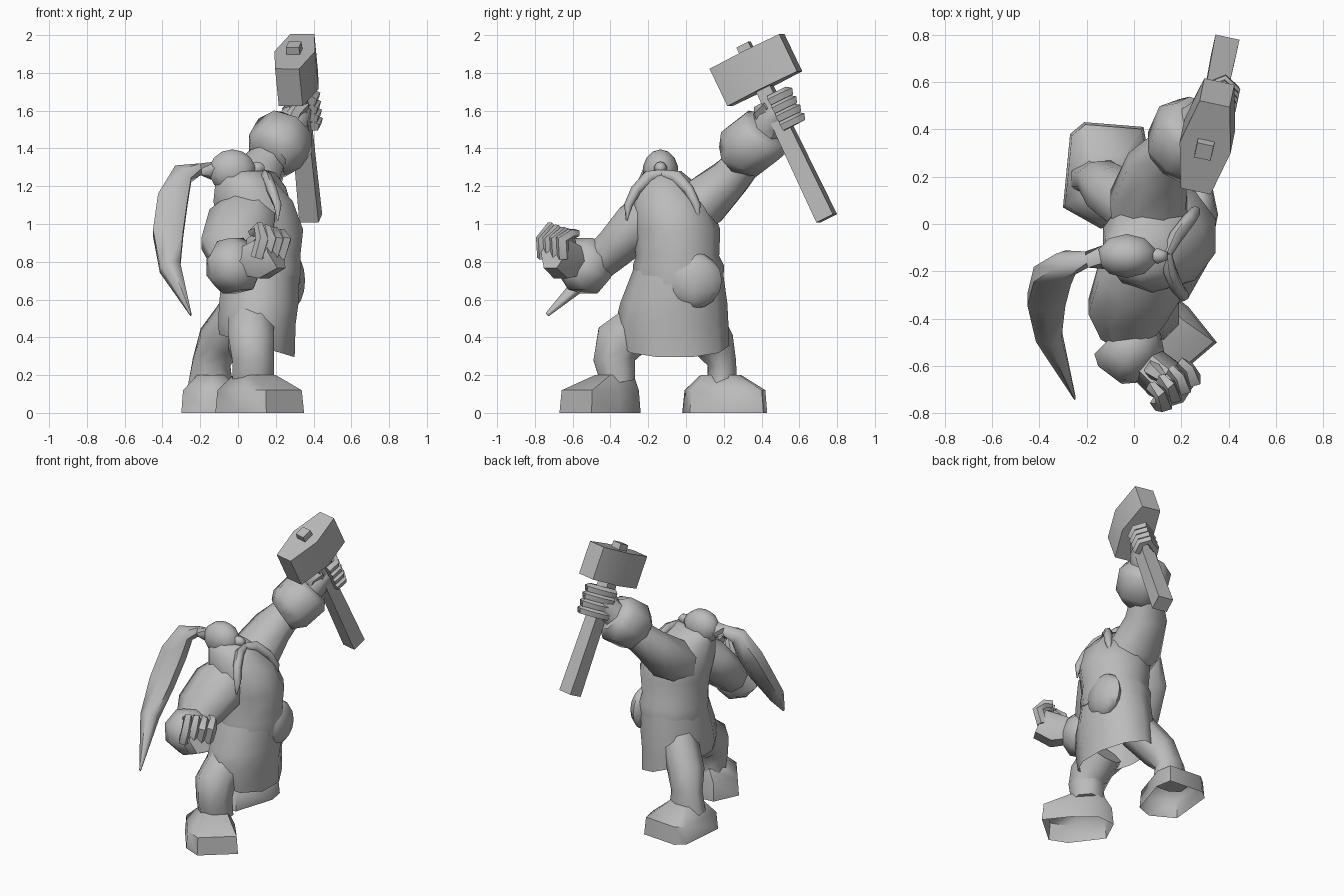
import bpy, bmesh, math
from mathutils import Vector

clay = bpy.data.materials.new("plain_grey")
clay.diffuse_color = (0.5, 0.5, 0.5, 1)


def finish(name, bm, angle=60):
    bmesh.ops.recalc_face_normals(bm, faces=bm.faces)
    me = bpy.data.meshes.new(name)
    bm.to_mesh(me)
    bm.free()
    me.materials.append(clay)
    ob = bpy.data.objects.new(name, me)
    bpy.context.collection.objects.link(ob)
    bpy.ops.object.select_all(action='DESELECT')
    ob.select_set(True)
    bpy.context.view_layer.objects.active = ob
    bpy.ops.object.shade_smooth_by_angle(angle=math.radians(angle))
    return ob


def loft(name, loops, angle=60, open_start=False):
    """Skin a list of point loops."""
    bm = bmesh.new()
    rings = [[bm.verts.new(p) for p in loop] for loop in loops]
    n = len(rings[0])
    for a, b in zip(rings, rings[1:]):
        for k in range(n):
            j = (k + 1) % n
            bm.faces.new((a[k], a[j], b[j], b[k]))
    if not open_start:
        bm.faces.new(rings[0][::-1])
    bm.faces.new(rings[-1])
    return finish(name, bm, angle)


def tube(name, stations, n=8, ref=(1, 0, 0), axis=None, angle=60, hem=0):
    """Loft through (x, y, z, half size along ref, half size across)."""
    pts = [Vector(s[:3]) for s in stations]
    loops = []
    for i, s in enumerate(stations):
        t = Vector(axis) if axis else pts[min(i + 1, len(pts) - 1)] - pts[max(i - 1, 0)]
        t.normalize()
        u = Vector(ref)
        u = (u - t * u.dot(t)).normalized()
        v = t.cross(u)
        r = 1 / math.cos(math.pi / n)
        loop = []
        for k in range(n):
            a = 2 * math.pi * (k + 0.5) / n
            co = pts[i] + u * (s[3] * r * math.cos(a)) + v * (s[4] * r * math.sin(a))
            if hem and i == 0:
                co.z -= hem * (co.x - pts[0].x)
            loop.append(co)
        loops.append(loop)
    return loft(name, loops, angle, open_start=bool(hem))


def boot(name, foot, ankle):
    """Flared boot, open underneath, from a footprint and an ankle centre."""
    c = Vector((sum(p[0] for p in foot), sum(p[1] for p in foot))) / len(foot)
    loops = []
    for z, s, mid in ((0, 1, c), (0.12, 0.95, c), (0.20, 0.48, Vector(ankle))):
        loops.append([(mid.x + (p[0] - c.x) * s, mid.y + (p[1] - c.y) * s, z) for p in foot])
    return loft(name, loops, 50, open_start=True)


def ball(name, c, r, seg=10, rings=7):
    bm = bmesh.new()
    bmesh.ops.create_uvsphere(bm, u_segments=seg, v_segments=rings, radius=1)
    for v in bm.verts:
        v.co = Vector([c[i] + v.co[i] * r[i] for i in range(3)])
    return finish(name, bm)


Z = (0, 0, 1)
# Tunic skirt with a hem that dips at the front, and the torso with the beard mass
tube("skirt", [(0.10, -0.06, 0.355, 0.20, 0.275), (0.10, -0.075, 0.47, 0.205, 0.285),
               (0.11, -0.065, 0.58, 0.21, 0.27), (0.12, -0.04, 0.78, 0.20, 0.22)],
     10, axis=Z, hem=0.3)
tube("torso", [(0.12, -0.04, 0.68, 0.205, 0.225), (0.12, -0.04, 0.78, 0.215, 0.23),
               (0.12, -0.045, 0.83, 0.21, 0.21),
               (0.12, -0.05, 0.97, 0.225, 0.22), (0.08, -0.08, 1.12, 0.21, 0.20),
               (0.04, -0.11, 1.22, 0.16, 0.15), (0.02, -0.12, 1.28, 0.12, 0.09)], 10, axis=Z)
# Round belt plate
ball("belt_plate", (0.28, 0.04, 0.70), (0.075, 0.15, 0.15), 8, 8)

# Head, nose, drooping moustache
ball("head", (-0.03, -0.135, 1.28), (0.13, 0.095, 0.115))
ball("nose", (0.10, -0.135, 1.295), (0.05, 0.035, 0.035), 6, 5)
for side, name, dx in ((-1, "moustache_near", 0), (1, "moustache_far", 0.05)):
    c = -0.125
    tube(name, [(0.14, c, 1.265, 0.02, 0.02), (0.15 + dx * 0.5, c + side * 0.07, 1.25, 0.025, 0.03),
                (0.18 + dx, c + side * 0.14, 1.18, 0.025, 0.025),
                (0.21 + dx, c + side * 0.18, 1.10, 0.02, 0.02),
                (0.21 + dx, c + side * 0.19, 1.02, 0.004, 0.004)], 6)

# Long swept ponytail
tube("ponytail", [(-0.12, -0.14, 1.28, 0.05, 0.04), (-0.20, -0.15, 1.29, 0.03, 0.03),
                  (-0.29, -0.17, 1.265, 0.055, 0.055), (-0.345, -0.22, 1.13, 0.08, 0.06),
                  (-0.37, -0.32, 0.95, 0.08, 0.055), (-0.36, -0.47, 0.77, 0.055, 0.05),
                  (-0.25, -0.735, 0.52, 0.004, 0.01)], 6)

# Legs and flared boots
tube("front_leg", [(0.07, -0.22, 0.48, 0.12, 0.12), (0.07, -0.36, 0.37, 0.12, 0.13),
                   (0.08, -0.38, 0.28, 0.11, 0.11), (0.08, -0.36, 0.16, 0.11, 0.09)])
boot("front_boot", [(0.23, -0.35), (0.35, -0.50), (0.15, -0.67), (0.03, -0.62),
                    (-0.12, -0.42), (-0.04, -0.25), (0.09, -0.24)], (0.08, -0.37))
tube("back_leg", [(0.02, 0.05, 0.54, 0.11, 0.12), (-0.10, 0.14, 0.38, 0.11, 0.11),
                  (-0.14, 0.19, 0.27, 0.10, 0.075), (-0.145, 0.19, 0.14, 0.12, 0.08)])
boot("back_boot", [(-0.30, 0.07), (-0.27, 0.38), (-0.21, 0.43), (0.04, 0.41), (0.06, 0.30),
                   (-0.03, 0.02), (-0.14, -0.02)], (-0.13, 0.195))

# Lowered arm with thick cuff and curled hand
tube("lower_arm", [(0.08, -0.12, 1.10, 0.13, 0.11), (0.02, -0.25, 1.00, 0.18, 0.13),
                   (-0.03, -0.37, 0.88, 0.165, 0.11), (-0.03, -0.46, 0.80, 0.11, 0.10)])
tube("lower_cuff", [(-0.09, -0.47, 0.77, 0.10, 0.11), (-0.06, -0.50, 0.77, 0.14, 0.135),
                    (0.02, -0.56, 0.79, 0.14, 0.135), (0.07, -0.60, 0.81, 0.08, 0.08)], ref=Z)
tube("lower_palm", [(0.03, -0.57, 0.80, 0.07, 0.07), (0.12, -0.65, 0.81, 0.10, 0.08),
                    (0.20, -0.70, 0.85, 0.09, 0.07)], 6, ref=Z)
for i in range(4):
    x, y = 0.10 + 0.04 * i, -0.755 + 0.035 * i
    tube("lower_finger", [(x, y, 0.82, 0.028, 0.028), (x + 0.03, y - 0.005, 0.92, 0.03, 0.03),
                          (x + 0.01, y + 0.04, 0.985 - 0.012 * i, 0.024, 0.024),
                          (x - 0.03, y + 0.07, 0.95, 0.02, 0.02)], 5)
tube("lower_thumb", [(0.08, -0.60, 0.84, 0.03, 0.03), (0.08, -0.62, 0.91, 0.03, 0.03),
                     (0.12, -0.65, 0.95, 0.018, 0.018)], 5)

# Raised arm with thick cuff
tube("raised_arm", [(0.08, -0.02, 1.04, 0.17, 0.13), (0.06, 0.10, 1.12, 0.16, 0.135),
                    (0.10, 0.24, 1.25, 0.13, 0.105), (0.18, 0.34, 1.37, 0.09, 0.09)])
tube("raised_cuff", [(0.16, 0.26, 1.35, 0.11, 0.10), (0.195, 0.30, 1.385, 0.15, 0.15),
                     (0.25, 0.41, 1.47, 0.155, 0.15), (0.275, 0.44, 1.505, 0.11, 0.11)])

# Hammer: faceted head, square handle, and peg, all along one tilted direction
top, end = Vector((0.295, 0.305, 1.95)), Vector((0.385, 0.745, 1.03))
down = (end - top).normalized()
along = Vector((0.2, 0.91, 0.41))
along = (along - down * along.dot(down)).normalized()
wide = down.cross(along)
tube("hammer_handle", [(*top, 0.035, 0.035), (*(top + down * 0.3), 0.042, 0.045),
                       (*end, 0.05, 0.052)], 4, ref=along, angle=30)
mid = Vector((0.31, 0.37, 1.815))
outline = [(-0.21, -0.065), (0, -0.11), (0.21, -0.065), (0.21, 0.065), (0, 0.11), (-0.21, 0.065)]
loft("hammer_head", [[mid + along * a + wide * w + down * d for a, w in outline]
                     for d in (-0.11, 0.11)], 50)

# Gripping hand wrapped around the handle
grip = top + down * 0.41
tube("raised_palm", [(0.26, 0.42, 1.49, 0.08, 0.08), (0.30, 0.45, 1.55, 0.075, 0.075),
                     (0.33, 0.50, 1.60, 0.06, 0.06)], 6)
for i in range(4):
    c = grip + down * (0.05 * i - 0.08)
    path = [(-0.07, 0.0), (-0.05, 0.08), (0.03, 0.10), (0.075, 0.05), (0.07, -0.02)]
    tube("raised_finger", [(*(c + Vector((1, 0.2, 0.1)) * w + along * a), 0.024, 0.024)
                           for w, a in path], 5, ref=down)
tube("raised_thumb", [(0.27, 0.40, 1.54, 0.035, 0.035), (0.31, 0.39, 1.60, 0.03, 0.03),
                      (0.36, 0.43, 1.63, 0.02, 0.02)], 5)
